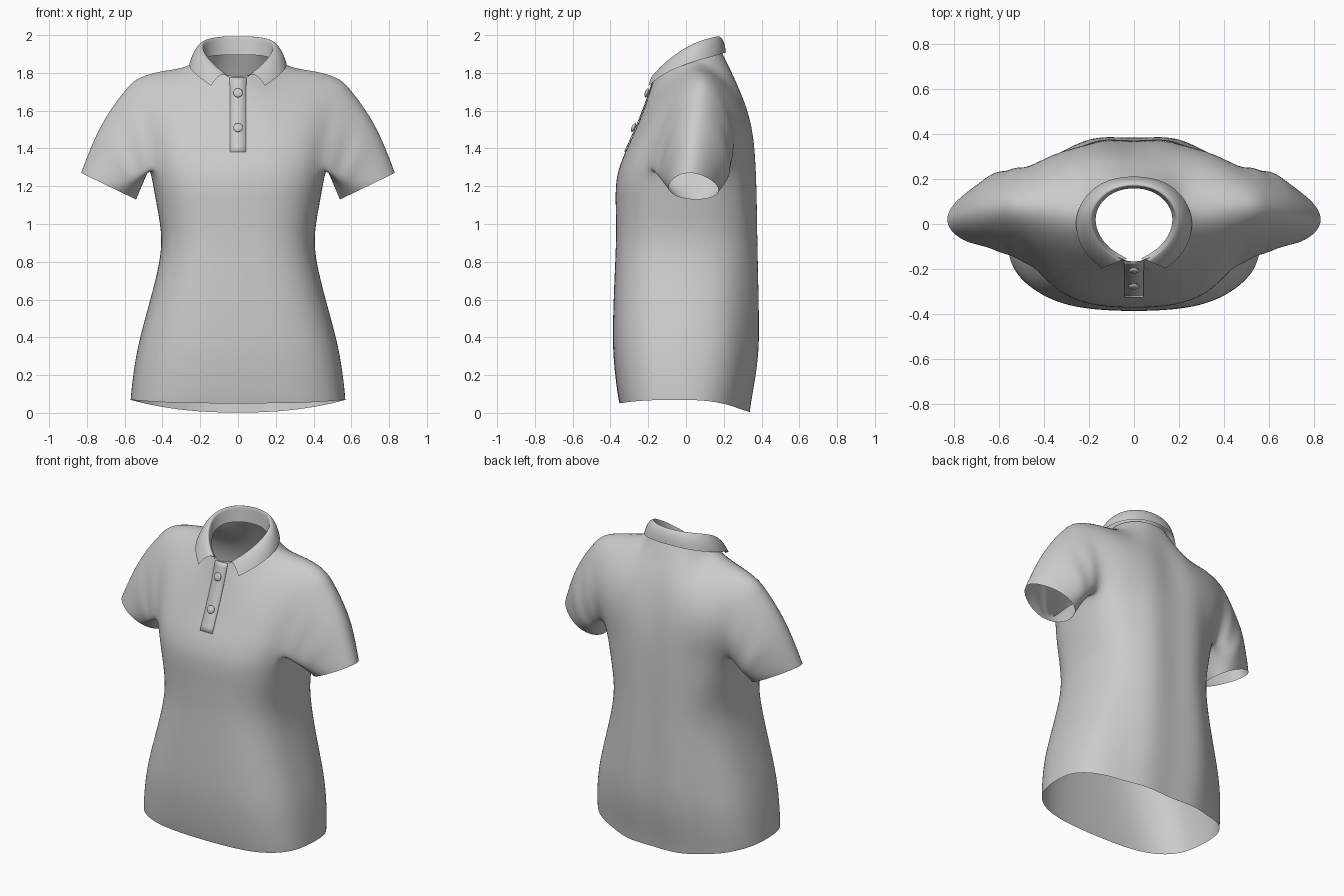
import bpy, bmesh, math
from mathutils import Vector
from mathutils.bvhtree import BVHTree

if "Cube" in bpy.data.objects:
    bpy.data.objects.remove(bpy.data.objects["Cube"])


def make(name, verts, faces, mirror=True, subsurf=0, thickness=0.0):
    me = bpy.data.meshes.new(name)
    me.from_pydata([tuple(v) for v in verts], [], faces)
    bm = bmesh.new()
    bm.from_mesh(me)
    bmesh.ops.recalc_face_normals(bm, faces=bm.faces)
    for f in bm.faces:
        f.smooth = True
    bm.to_mesh(me)
    bm.free()
    ob = bpy.data.objects.new(name, me)
    bpy.context.collection.objects.link(ob)
    if mirror:
        m = ob.modifiers.new("Mirror", 'MIRROR')
        m.use_clip = True
    if thickness:
        s = ob.modifiers.new("Solidify", 'SOLIDIFY')
        s.thickness = thickness
        s.offset = 0
    if subsurf:
        s = ob.modifiers.new("Subsurf", 'SUBSURF')
        s.levels = s.render_levels = subsurf
        s.boundary_smooth = 'PRESERVE_CORNERS'
    return ob


def spow(v, p):
    return math.copysign(abs(v) ** p, v)


# Shirt cage, half: torso rows (z, half width, front y, back y), 13 columns front to back
verts, faces = [], []
COLS = 13
torso = [(.05, .573, -.355, .337), (.10, .57, -.365, .347), (.2, .56, -.378, .37),
         (.35, .537, -.392, .388), (.55, .482, -.388, .385), (.75, .427, -.38, .38),
         (.92, .40, -.372, .376), (1.1, .434, -.375, .374), (1.27, .47, -.378, .37)]
for r, (z, hw, yf, yb) in enumerate(torso):
    for j in range(COLS):
        a = math.pi * j / (COLS - 1)
        s, c = math.sin(a), math.cos(a)
        p = .65 + .013 * r if c > 0 else .87 - .013 * r  # boxier front than back
        x = hw * spow(s, p) if 0 < j < COLS - 1 else 0
        y = (-yf if c > 0 else yb) * -spow(c, p)
        if j == COLS - 1:
            y -= .008                                   # groove down the spine
        elif j == COLS - 2:
            y += .02
        elif j in (9, 10):
            y += .01 * math.sin(5 * z + j)              # soft back drape
        zz = z
        if r < 2:                                       # curved hem, lower at the back
            zz += (.02 * s * s - (.05 if c < 0 else 0) * c * c) * (1 - .5 * r)
        if r == len(torso) - 1:
            zz += .035 * s ** 4                         # raised underarm
        verts.append(Vector((x, y, zz)))
for r in range(len(torso) - 1):
    for j in range(COLS - 1):
        k = r * COLS + j
        faces.append((k, k + 1, k + COLS + 1, k + COLS))


def add(points):
    start = len(verts)
    verts.extend(Vector(p) for p in points)
    return list(range(start, len(verts)))


def strip(a, b):
    for i in range(len(a) - 1):
        faces.append((a[i], a[i + 1], b[i + 1], b[i]))


# Chest and back panels meeting at the shoulder seam
base = (len(torso) - 1) * COLS
f0 = [base + j for j in range(5)]
b0 = [base + COLS - 1 - j for j in range(5)]
f1 = add([(0, -.288, 1.45), (.12, -.288, 1.45), (.25, -.272, 1.45), (.37, -.23, 1.46), (.46, -.15, 1.46)])
f2 = add([(0, -.213, 1.63), (.13, -.205, 1.64), (.26, -.165, 1.66), (.40, -.11, 1.68), (.51, -.06, 1.67)])
b1 = add([(0, .342, 1.47), (.12, .367, 1.47), (.24, .358, 1.47), (.37, .325, 1.47), (.48, .265, 1.46)])
b2 = add([(0, .288, 1.70), (.13, .308, 1.70), (.26, .287, 1.71), (.40, .25, 1.71), (.52, .20, 1.69)])
f3 = add([(0, -.185, 1.765), (.12, -.13, 1.81), (.215, .01, 1.90), (.38, .06, 1.875), (.55, .075, 1.825)])
b3 = add([(0, .20, 1.905), (.13, .17, 1.91)]) + f3[2:]
for a, b in ((f0, f1), (f1, f2), (f2, f3), (b0, b1), (b1, b2), (b2, b3)):
    strip(a, b)

# Sleeve: rings from the armhole to a teardrop cuff, with gathers near the underarm
hole = [f3[4], f2[4], f1[4], f0[4]] + [base + j for j in (5, 6, 7)] + [b0[4], b1[4], b2[4]]
hole_pts = [verts[i].copy() for i in hole]
prev = hole
for t, fold in ((.16, .07), (.34, -.06), (.52, .05), (.7, -.03), (.9, 0), (1, 0)):
    ring = []
    for i, p in enumerate(hole_pts):
        a = 2 * math.pi * i / 10
        s, c = math.sin(a), math.cos(a)
        cuff = Vector((.685 + .155 * c, .037 - .018 * c - .137 * s * (1 - .25 * c), 1.2 + .075 * c))
        q = p.lerp(cuff, t ** .65 if i in (3, 7) else t)
        q += Vector((.028, 0, .026)) * math.sin(math.pi * t) * max(0, c)
        q.y += .035 * math.sin(math.pi * t) * max(0, -s)
        mid = Vector((.47, .05, 1.53)).lerp(Vector((.685, .037, 1.2)), t)
        if i in (2, 8):
            q += (q - mid) * fold
        ring.append(q)
    ring = add(ring)
    strip(prev + prev[:1], ring + ring[:1])
    prev = ring
shirt = make("shirt_body", verts, faces, subsurf=3)

# Collar: inner stand, rolled fold and outer flap, from centre back to front tip
stations = [  # stand base, fold line, flap edge
    ((0, .165, 1.895), (0, .175, 1.988), (0, .22, 1.912)),
    ((.10, .145, 1.895), (.11, .153, 1.986), (.155, .193, 1.902)),
    ((.172, .07, 1.885), (.186, .07, 1.966), (.252, .085, 1.872)),
    ((.174, -.02, 1.855), (.19, -.02, 1.918), (.265, -.03, 1.838)),
    ((.12, -.105, 1.80), (.137, -.112, 1.845), (.22, -.135, 1.785)),
    ((.03, -.155, 1.765), (.062, -.163, 1.783), (.142, -.198, 1.732))]
cv = []
for s in stations:
    b, f, e = (Vector(p) for p in s)
    out = Vector((e.x - f.x, e.y - f.y, 0)).normalized()
    up = Vector((0, 0, 1))
    cv += [b, b.lerp(f, .75), f + up * .014, f.lerp(e, .3) + up * .022 + out * .012,
           f.lerp(e, .65) + up * .01 + out * .012, e]
cf = [(i * 6 + k, i * 6 + k + 1, i * 6 + k + 7, i * 6 + k + 6)
      for i in range(5) for k in range(5)]
collar = make("collar", cv, cf, subsurf=3)

# Surface lookup on the shirt front
bpy.context.view_layer.update()
tree = BVHTree.FromObject(shirt, bpy.context.evaluated_depsgraph_get())


def on_front(x, z):
    hit, nor, _, _ = tree.ray_cast(Vector((x, -2, z)), Vector((0, 1, 0)))
    if hit is None or hit.y > 0:
        return Vector((x, -.165, z)), Vector((0, -.8, .6))
    return hit, (nor if nor.y < 0 else -nor)


# Placket lying on the chest
pv, pf = [], []
N = 14
for i in range(N + 1):
    z = 1.38 + .395 * i / N
    for x in (-.043, 0, .043):
        p, n = on_front(x, z)
        pv.append(p + n * .004)
for i in range(N):
    for k in range(2):
        q = i * 3 + k
        pf.append((q, q + 1, q + 4, q + 3))
make("placket", pv, pf, mirror=False, thickness=.004)

# Buttons
for name, z in (("upper_button", 1.69), ("lower_button", 1.505)):
    p, n = on_front(0, z)
    bpy.ops.mesh.primitive_uv_sphere_add(segments=24, ring_count=12, radius=.025, location=p + n * .014)
    ob = bpy.context.object
    ob.name = name
    ob.scale = (1, 1, .4)
    ob.rotation_euler = n.to_track_quat('Z', 'Y').to_euler()
    bpy.ops.object.shade_smooth()
